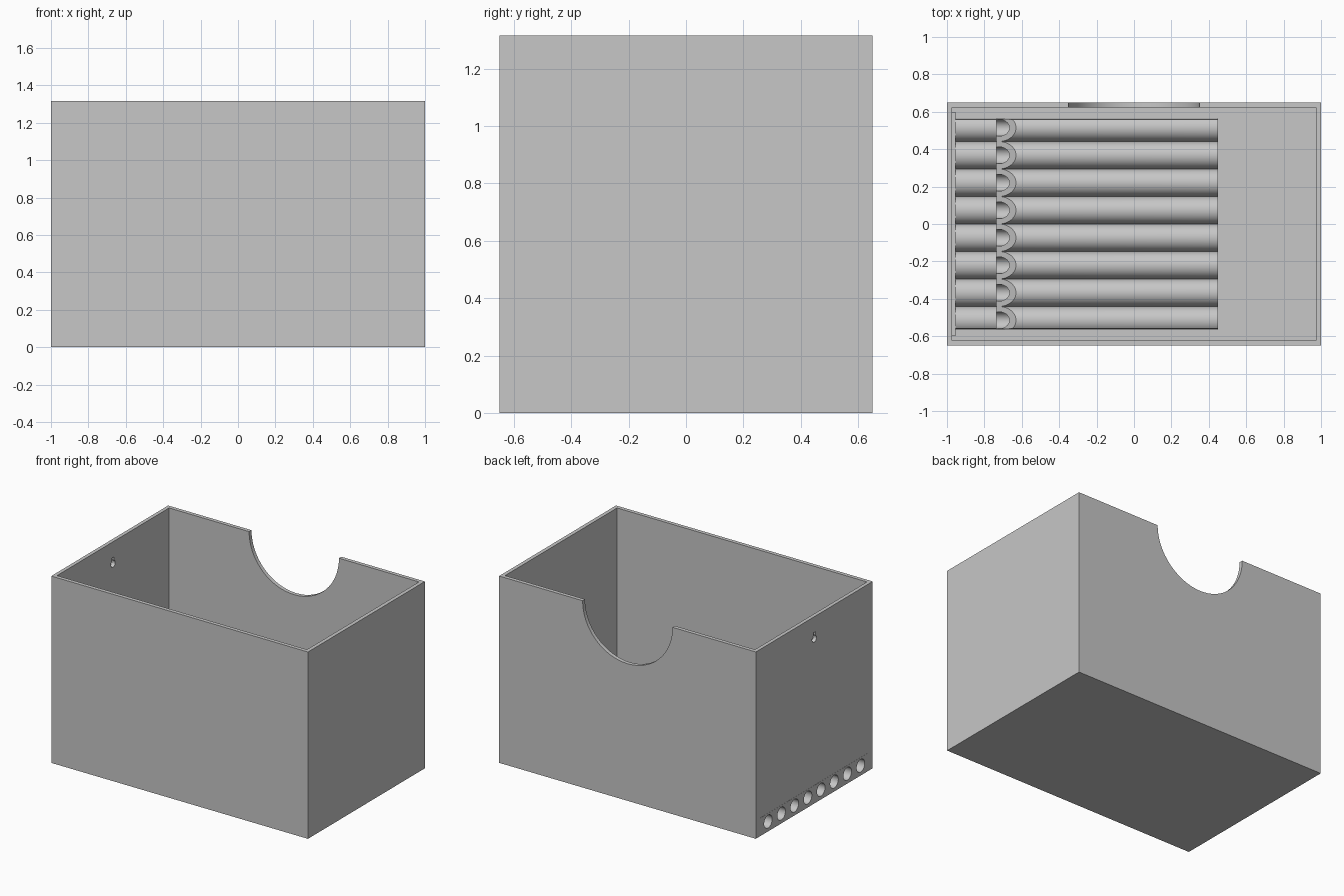
import bpy, bmesh, math

if "Cube" in bpy.data.objects:
    bpy.data.objects.remove(bpy.data.objects["Cube"])

grey = bpy.data.materials.new("plain grey")
grey.diffuse_color = (0.57, 0.57, 0.57, 1)
grey.use_nodes = True
grey.node_tree.nodes["Principled BSDF"].inputs["Base Color"].default_value = grey.diffuse_color

H, WALL, FLOOR = 1.315, 0.027, 0.022
PITCH, AXIS_Z = 0.147, 0.07
LANES = [(i - 3.5) * PITCH for i in range(8)]


def finish(name, bm):
    bmesh.ops.recalc_face_normals(bm, faces=bm.faces)
    me = bpy.data.meshes.new(name)
    bm.to_mesh(me)
    bm.free()
    ob = bpy.data.objects.new(name, me)
    bpy.context.collection.objects.link(ob)
    me.materials.append(grey)
    return ob


def prism(name, pts, depth):
    """Extrude a closed 3D outline along a vector."""
    bm = bmesh.new()
    face = bm.faces.new([bm.verts.new(p) for p in pts])
    ext = bmesh.ops.extrude_face_region(bm, geom=[face])
    verts = [v for v in ext["geom"] if isinstance(v, bmesh.types.BMVert)]
    bmesh.ops.translate(bm, verts=verts, vec=depth)
    return finish(name, bm)


def box(name, x0, x1, y0, y1, z0, z1):
    return prism(name, [(x0, y0, z0), (x1, y0, z0), (x1, y1, z0), (x0, y1, z0)], (0, 0, z1 - z0))


def rod_x(name, x0, x1, y, z, r, n=32):
    pts = [(x0, y + r * math.cos(2 * math.pi * i / n), z + r * math.sin(2 * math.pi * i / n)) for i in range(n)]
    return prism(name, pts, (x1 - x0, 0, 0))


def cut(ob, cutters):
    """Subtract each cutter, then remove it."""
    for c in cutters:
        mod = ob.modifiers.new("cut", 'BOOLEAN')
        mod.operation = 'DIFFERENCE'
        mod.solver = 'EXACT'
        mod.object = c
        bpy.context.view_layer.objects.active = ob
        bpy.ops.object.modifier_apply(modifier=mod.name)
        bpy.data.objects.remove(c)


def smooth(ob):
    bpy.ops.object.select_all(action='DESELECT')
    ob.select_set(True)
    bpy.context.view_layer.objects.active = ob
    bpy.ops.object.shade_smooth_by_angle(angle=math.radians(30))


# Open-topped bin with a round hand notch in the back wall
bin_body = box("bin_body", -0.999, 1, -0.65, 0.65, 0, H)
n = 64
notch = prism("notch_cutter",
              [(0.35 * math.cos(2 * math.pi * i / n), 0.55, H + 0.35 * math.sin(2 * math.pi * i / n)) for i in range(n)],
              (0, 0.2, 0))
cut(bin_body, [
    box("cavity_cutter", -1 + WALL, 1 - WALL, -0.65 + WALL, 0.65 - WALL, FLOOR, H + 0.1),
    notch,
    # Keyhole hanger in the left wall
    rod_x("keyhole_cutter", -1.1, -0.9, 0, 1.16, 0.024),
    box("keyhole_slot_cutter", -1.1, -0.9, -0.011, 0.011, 1.16, 1.205),
    # Opening for the end plate
    box("plate_opening_cutter", -1.1, -0.9, -0.6, 0.6, FLOOR, 0.128),
])
smooth(bin_body)

# End plate with eight round holes
end_plate = box("end_plate", -1, -0.955, -0.6, 0.6, FLOOR, 0.128)
cut(end_plate, [rod_x("hole_cutter", -1.1, -0.9, y, AXIS_Z, 0.045) for y in LANES])
smooth(end_plate)

# Row of eight joined tubes on the floor, trimmed at the outer sides
EDGE, R = 0.565, PITCH / 2
outline = [(-0.955, -EDGE, FLOOR)]
for y in LANES:
    for i in range(24):
        a = math.pi * (1 - i / 24)
        py = y + R * math.cos(a)
        if abs(py) < EDGE:
            outline.append((-0.955, py, AXIS_Z + R * math.sin(a)))
outline.append((-0.955, EDGE, FLOOR))
tubes = prism("tube_row", outline, (1.405, 0, 0))
cut(tubes, [rod_x("bore_cutter", -1.1, 0.40, y, AXIS_Z, 0.045) for y in LANES])

# Slanted slot across the tubes that opens each bore
cut(tubes, [prism("slot_cutter",
                  [(-0.735, -0.62, 0.06), (-0.735, -0.62, 0.16), (-0.61, -0.62, 0.16)],
                  (0, 1.24, 0))])
smooth(tubes)
